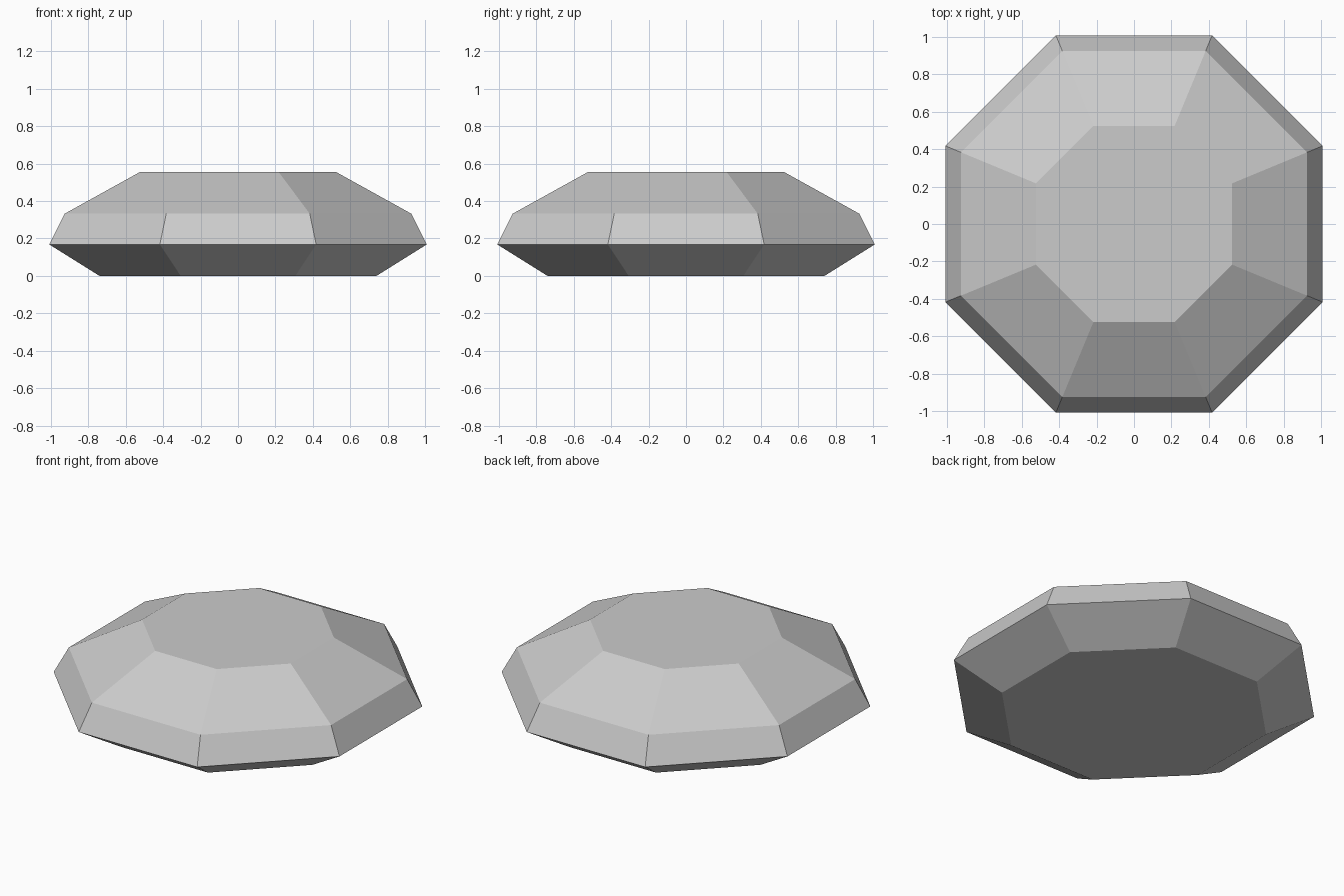
import bpy, bmesh
from math import pi, cos, sin

if "Cube" in bpy.data.objects:
    bpy.data.objects.remove(bpy.data.objects["Cube"])

SIDES = 8
# (flat-to-centre distance, height) of each ring, bottom to top
PROFILE = [(0.74, 0.0), (1.009, 0.168), (0.926, 0.333), (0.525, 0.555)]

bm = bmesh.new()
rings = []
for apothem, z in PROFILE:
    r = apothem / cos(pi / SIDES)
    rings.append([bm.verts.new((r * cos((i + 0.5) * 2 * pi / SIDES),
                                r * sin((i + 0.5) * 2 * pi / SIDES), z))
                  for i in range(SIDES)])

# side facets between rings, then the flat top and bottom
for low, high in zip(rings, rings[1:]):
    for i in range(SIDES):
        j = (i + 1) % SIDES
        bm.faces.new((low[i], low[j], high[j], high[i]))
bm.faces.new(rings[-1])
bm.faces.new(rings[0][::-1])

# chamfer the sharper edges only; shallow facet ridges stay crisp
edges = [e for e in bm.edges if e.calc_face_angle() > 0.45]
bmesh.ops.bevel(bm, geom=edges, offset=0.02, offset_type='OFFSET',
                segments=1, profile=0.5, affect='EDGES')
bmesh.ops.recalc_face_normals(bm, faces=bm.faces)

mesh = bpy.data.meshes.new("faceted_gem")
bm.to_mesh(mesh)
bm.free()
gem = bpy.data.objects.new("faceted_gem", mesh)
bpy.context.collection.objects.link(gem)
